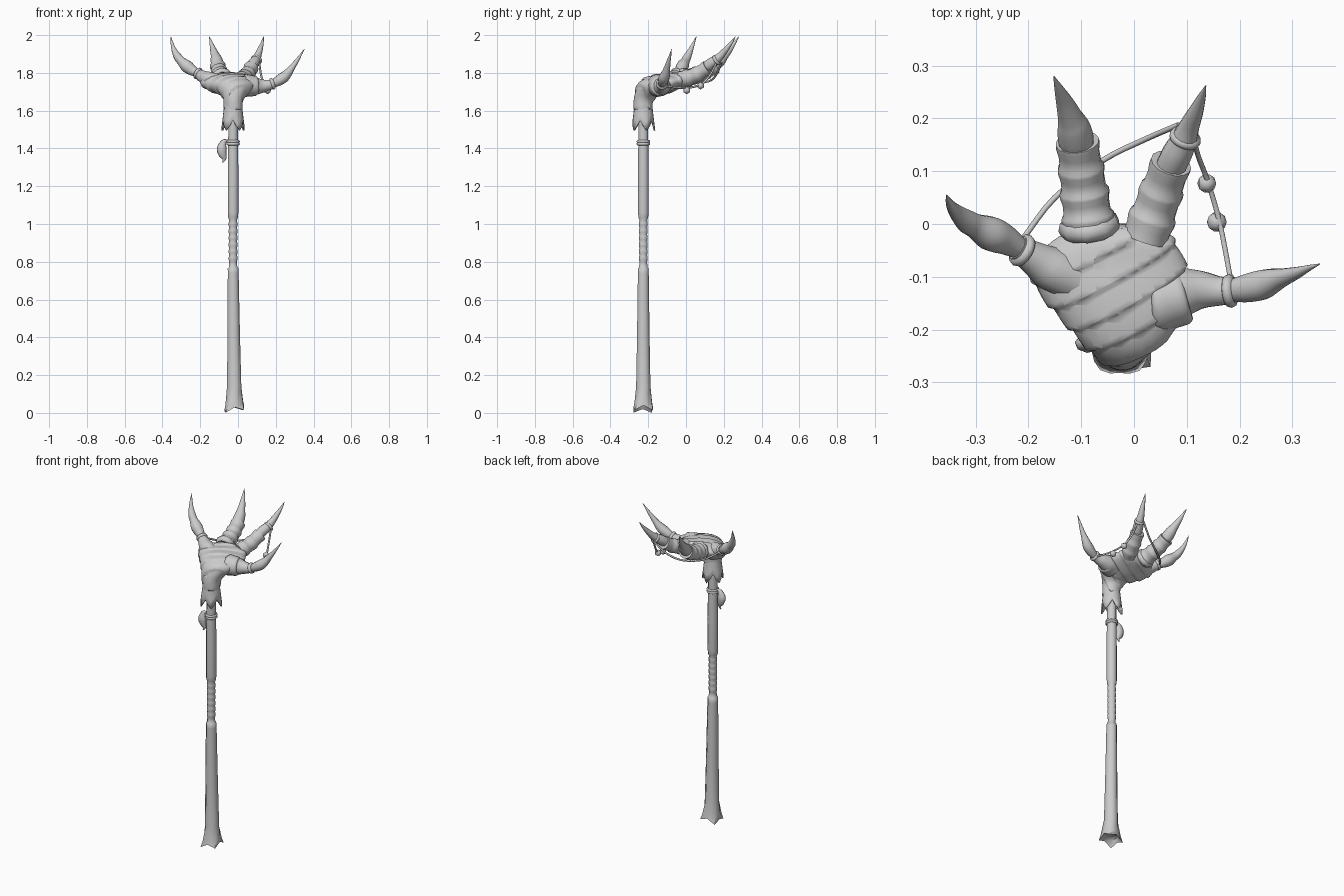
import bpy, bmesh
from math import sin, cos, pi, radians, floor
from mathutils import Vector, Matrix

cube = bpy.data.objects.get("Cube")
if cube:
    bpy.data.objects.remove(cube, do_unlink=True)

grey = bpy.data.materials.new("plain grey")
grey.use_nodes = True
tone = (0.6, 0.6, 0.6, 1)
grey.diffuse_color = tone
grey.node_tree.nodes["Principled BSDF"].inputs["Base Color"].default_value = tone


def finish(bm, name, angle=50):
    """Turn a bmesh into a shaded object."""
    bmesh.ops.recalc_face_normals(bm, faces=bm.faces)
    mesh = bpy.data.meshes.new(name)
    bm.to_mesh(mesh)
    bm.free()
    mesh.materials.append(grey)
    mesh.shade_smooth()
    mesh.set_sharp_from_angle(angle=radians(angle))
    ob = bpy.data.objects.new(name, mesh)
    bpy.context.collection.objects.link(ob)
    return ob


def skin(bm, rings, caps=True):
    """Bridge a list of point rings with quads."""
    loops = [[bm.verts.new(p) for p in ring] for ring in rings]
    n = len(loops[0])
    for a, b in zip(loops, loops[1:]):
        for i in range(n):
            j = (i + 1) % n
            bm.faces.new((a[i], a[j], b[j], b[i]))
    if caps:
        bm.faces.new(loops[0])
        bm.faces.new(loops[-1])


def spline(pts, steps):
    """Catmull-Rom through points of any dimension."""
    pts = [Vector(p) for p in pts]
    pts = [2 * pts[0] - pts[1]] + pts + [2 * pts[-1] - pts[-2]]
    out = []
    for a, b, c, d in zip(pts, pts[1:], pts[2:], pts[3:]):
        for k in range(steps):
            t = k / steps
            out.append(0.5 * (2 * b + (c - a) * t + (2 * a - 5 * b + 4 * c - d) * t * t
                              + (3 * b - a - 3 * c + d) * t ** 3))
    return out + [pts[-2]]


def tube(name, pts, steps=4, sides=12, angle=50):
    """Round tube through (x, y, z, radius) points."""
    path = spline(pts, steps) if steps > 1 else [Vector(p) for p in pts]
    rings = []
    side = None
    for i, p in enumerate(path):
        t = (path[min(i + 1, len(path) - 1)].xyz - path[max(i - 1, 0)].xyz).normalized()
        if side is None:
            side = t.orthogonal()
        side = (side - t * side.dot(t)).normalized()
        up = t.cross(side)
        r = max(p.w, 0.001)
        rings.append([p.xyz + r * (cos(2 * pi * k / sides) * side + sin(2 * pi * k / sides) * up)
                      for k in range(sides)])
    bm = bmesh.new()
    skin(bm, rings)
    return finish(bm, name, angle)


def ring(name, centre, axis, radius, thick, sides=20):
    """Cord loop around an axis."""
    rot = Vector(axis).to_track_quat('Z', 'Y')
    bm = bmesh.new()
    rings = []
    for i in range(sides + 1):
        a = 2 * pi * i / sides
        rings.append([Vector(centre) + rot @ Vector(((radius + thick * cos(b)) * cos(a),
                      (radius + thick * cos(b)) * sin(a), thick * 1.2 * sin(b)))
                      for b in (2 * pi * k / 8 for k in range(8))])
    skin(bm, rings, caps=False)
    bmesh.ops.remove_doubles(bm, verts=bm.verts, dist=0.0001)
    return finish(bm, name)


def wrapped(name, start, end, r0, r1, bands):
    """Finger bound in overlapping bands, each flaring outward."""
    a, b = Vector(start), Vector(end)
    pts = []
    for k in range(bands):
        for f, flare in ((0.04, 0.96), (0.45, 0.97), (0.75, 1.06), (0.9, 1.06)):
            t = (k + f) / bands
            bow = Vector((0, 0, -0.012 * sin(pi * t)))
            pts.append((*(a.lerp(b, t) + bow), (r0 + (r1 - r0) * t) * flare))
    return tube(name, pts, steps=1, sides=14, angle=65)


AX, AY = -0.026, -0.226   # shaft axis

# Shaft: eight-sided, squared and splayed at the foot
profile = [(0.02, 0.05), (0.05, 0.046), (0.14, 0.041), (0.4, 0.036), (0.74, 0.031),
           (0.765, 0.031), (0.772, 0.024)]
for k in range(6):
    z = 0.8 + k * 0.036
    profile += [(z, 0.022), (z + 0.01, 0.025), (z + 0.026, 0.025)]
profile += [(1.02, 0.022), (1.035, 0.028), (1.06, 0.03), (1.25, 0.03), (1.4, 0.029),
            (1.5, 0.027), (1.62, 0.027)]
rings = []
for z, r in profile:
    foot = max(0, 1 - z / 0.12)
    lean = 0.007 * max(0, 1 - z / 0.8)
    pts = []
    for k in range(8):
        a = pi / 4 * k + pi / 8 * (1 - foot)
        corner = k % 2
        rr = r * (1 + foot * (0.42 if corner else 0.04))
        drop = foot * ((-0.014 if corner else 0.012) + 0.012 * cos(a))
        pts.append((AX + lean + rr * cos(a), AY + rr * sin(a), z + drop))
    rings.append(pts)
# hollow end under the foot
rings.insert(0, [(AX + (x - AX) * 0.7, AY + (y - AY) * 0.7, 0.04) for x, y, z in rings[0]])
bm = bmesh.new()
skin(bm, rings)
finish(bm, "shaft", 60)

# Binding cords near the top of the shaft
for z in (1.424, 1.437):
    ring("shaft_cord", (AX, AY, z), (0, 0, 1), 0.030, 0.006)

# Hanging charm
charm = tube("hanging_charm", [(-0.052, AY, 1.44, 0.006), (-0.075, AY, 1.435, 0.014),
             (-0.086, AY, 1.40, 0.026), (-0.082, AY, 1.37, 0.022),
             (-0.073, AY, 1.345, 0.011), (-0.082, AY, 1.325, 0.002)], sides=8)
for v in charm.data.vertices:
    v.co.y = AY + (v.co.y - AY) * 0.7

# Torn cuff with pointed hem
rings = []
for t in (0, 0.25, 0.5, 0.75, 1):
    pts = []
    for k in range(20):
        a = 2 * pi * k / 20 + 0.3
        hem = 1.495 + (0, 0.025, 0.055, 0.025)[k % 4]
        z = hem + (1.69 - hem) * t
        r = 0.045 + 0.018 * max(0, (1.66 - z) / 0.16) ** 1.2
        pts.append((AX + r * cos(a), AY + r * sin(a), z))
    rings.append(pts)
bm = bmesh.new()
skin(bm, rings, caps=False)
cuff = finish(bm, "torn_cuff", 60)
mod = cuff.modifiers.new("thickness", 'SOLIDIFY')
mod.thickness = 0.008

# Palm: lofted from the wrist and bent backward; x, y, z, half width, half depth, bend
sections = [(-.025, -.226, 1.61, .046, .046, 0), (-.025, -.222, 1.665, .052, .05, 8),
            (-.022, -.201, 1.712, .085, .058, 38), (-.027, -.165, 1.73, .12, .056, 66),
            (-.043, -.115, 1.742, .143, .052, 78), (-.05, -.07, 1.752, .142, .044, 80),
            (-.035, -.028, 1.762, .105, .036, 80), (-.025, -.008, 1.765, .06, .02, 80)]
rings = []
for x, y, z, w, d, bend in spline(sections, 4):
    bend = radians(bend)
    c, n = Vector((x, y, z)), Vector((0, -cos(bend), sin(bend)))
    rings.append([c + Vector((w * cos(a), 0, 0)) + n * d * sin(a)
                  for a in (2 * pi * k / 32 for k in range(32))])
bm = bmesh.new()
skin(bm, rings)
bmesh.ops.recalc_face_normals(bm, faces=bm.faces)
# Diagonal bandage layers: cut along parallel planes, then raise a soft rolled edge on each
across, pitch, first = Vector((-0.45, 0.8, 0.35)).normalized(), 0.052, 0.30
for k in range(9):
    for gap in (0, 0.008, 0.018):
        bmesh.ops.bisect_plane(bm, geom=bm.verts[:] + bm.edges[:] + bm.faces[:],
                               plane_co=across * (first + k * pitch + gap), plane_no=across)
bm.normal_update()
moves = []
for v in bm.verts:
    s = (v.co.dot(across) - first + 0.0002) / pitch
    s -= floor(s)
    moves.append((v, v.normal * 0.007 * min(s / 0.15, (1 - s) / 0.85)))
for v, m in moves:
    v.co += m
finish(bm, "bandaged_palm", 75)

# Long back fingers: collar, wrapped length and claw
wrapped("right_finger_wrap", (-.082, -.025, 1.768), (-.108, .16, 1.84), .05, .039, 4)
ring("right_finger_collar", (-.084, -.005, 1.77), (-.15, 1, .3), .044, .016, sides=9)
tube("right_finger_claw", [(-.106, .14, 1.832, .03), (-.11, .16, 1.848, .034),
     (-.115, .185, 1.872, .031), (-.121, .203, 1.892, .024), (-.131, .23, 1.922, .017),
     (-.142, .256, 1.958, .009), (-.152, .28, 1.992, .001)])
wrapped("left_finger_wrap", (.02, -.03, 1.765), (.072, .12, 1.832), .046, .037, 3)
tube("left_finger_claw", [(.065, .1, 1.825, .028), (.08, .13, 1.848, .029), (.093, .155, 1.866, .026),
     (.104, .183, 1.89, .02), (.116, .21, 1.922, .015), (.128, .24, 1.96, .008),
     (.136, .262, 1.993, .001)])
ring("left_finger_cord", (.097, .163, 1.868), (.4, 1, .7), .024, .007)

# Outer fingers: tapered stem, cord, knuckle and claw
tube("right_thumb_stem", [(-.11, -.105, 1.75, .045), (-.155, -.085, 1.765, .043),
     (-.185, -.067, 1.78, .034), (-.22, -.045, 1.80, .024)])
ring("right_thumb_cord", (-.212, -.05, 1.797), (-1, .6, .6), .025, .008)
tube("right_thumb_claw", [(-.215, -.048, 1.797, .02), (-.245, -.03, 1.815, .029),
     (-.272, -.018, 1.836, .033), (-.3, -.004, 1.862, .024), (-.318, .006, 1.883, .022),
     (-.338, .024, 1.92, .014), (-.35, .041, 1.96, .007), (-.355, .055, 1.993, .001)])
tube("left_thumb_stem", [(.03, -.14, 1.733, .052), (.085, -.13, 1.73, .05),
     (.125, -.125, 1.73, .038), (.16, -.127, 1.735, .029), (.19, -.126, 1.743, .025)])
tube("left_thumb_wrap", [(.035, -.15, 1.733, .054), (.042, -.149, 1.733, .06),
     (.07, -.142, 1.732, .056), (.092, -.137, 1.731, .054), (.1, -.135, 1.731, .047)],
     steps=2, sides=16, angle=65)
ring("left_thumb_cord", (.182, -.127, 1.742), (1, .1, .3), .024, .008)
tube("left_thumb_claw", [(.185, -.126, 1.742, .021), (.212, -.122, 1.757, .027),
     (.24, -.116, 1.775, .029), (.262, -.108, 1.797, .024), (.28, -.102, 1.82, .018),
     (.31, -.092, 1.862, .011), (.335, -.082, 1.9, .005), (.352, -.076, 1.927, .001)])

# Cord strung between the fingers
R = 0.0055
tube("right_string", [(-.212, -.03, 1.79, R), (-.15, .05, 1.755, R), (-.06, .12, 1.755, R),
     (.02, .16, 1.79, R), (.085, .188, 1.855, R)], sides=6, angle=70)
tube("left_string", [(.113, .16, 1.85, R), (.123, .125, 1.785, R), (.14, .08, 1.74, R),
     (.163, .0, 1.72, R), (.185, -.115, 1.73, R)], sides=6, angle=70)

# Faceted beads on the cord
for name, at, size in (("upper_bead", (.138, .077, 1.732), .02),
                       ("lower_bead", (.157, .004, 1.708), .021)):
    bm = bmesh.new()
    bmesh.ops.create_icosphere(bm, subdivisions=1, radius=size, matrix=Matrix.Translation(at))
    finish(bm, name, 45)
